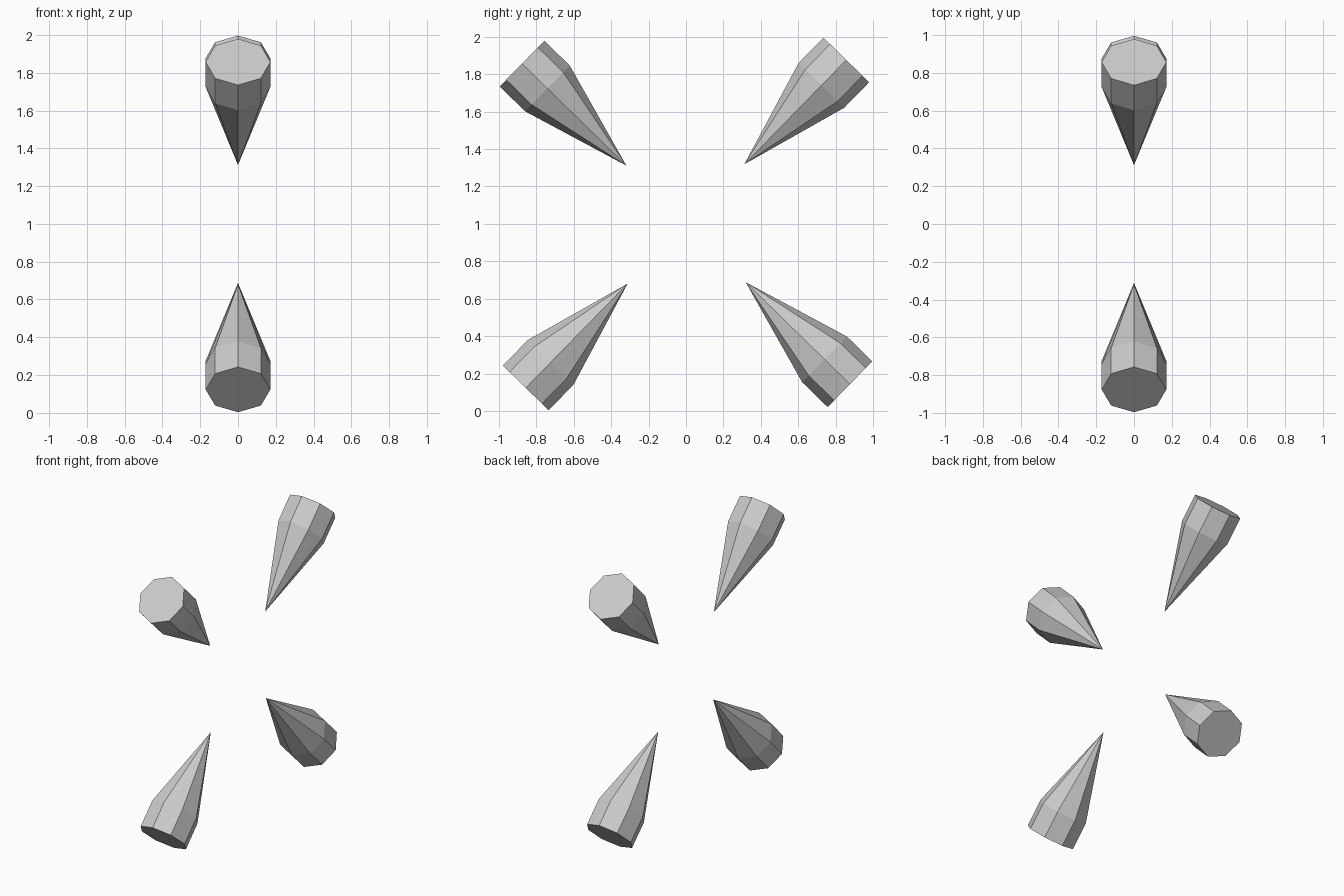
import bpy, bmesh, math
from mathutils import Matrix

if "Cube" in bpy.data.objects:
    bpy.data.objects.remove(bpy.data.objects["Cube"])

SIDES, RADIUS = 8, 0.171
TIP, SHOULDER, BASE = 0.446, 1.036, 1.226   # distances from the centre
CENTRE = Matrix.Translation((0, 0, 1))


def spike(name, angle):
    """Octagonal spike in the YZ plane, point facing the centre."""
    bm = bmesh.new()
    # short prism at the outer end
    bmesh.ops.create_cone(bm, cap_ends=True, segments=SIDES,
                          radius1=RADIUS, radius2=RADIUS, depth=BASE - SHOULDER,
                          matrix=Matrix.Translation((0, 0, (BASE + SHOULDER) / 2)))
    # inner cap drawn out into a long point
    bm.normal_update()
    inner = [f for f in bm.faces if f.normal.z < -0.9]
    point = bmesh.ops.poke(bm, faces=inner)["verts"][0]
    point.co = (0, 0, TIP)
    # swing local z to the wanted direction around the centre
    bm.transform(CENTRE @ Matrix.Rotation(angle - math.pi / 2, 4, 'X'))
    bmesh.ops.recalc_face_normals(bm, faces=bm.faces)
    mesh = bpy.data.meshes.new(name)
    bm.to_mesh(mesh)
    bm.free()
    bpy.context.collection.objects.link(bpy.data.objects.new(name, mesh))


# four spikes, a quarter turn apart
names = ("upper_back_spike", "upper_front_spike",
         "lower_front_spike", "lower_back_spike")
for i, name in enumerate(names):
    spike(name, math.radians(45.65 + 90 * i))
